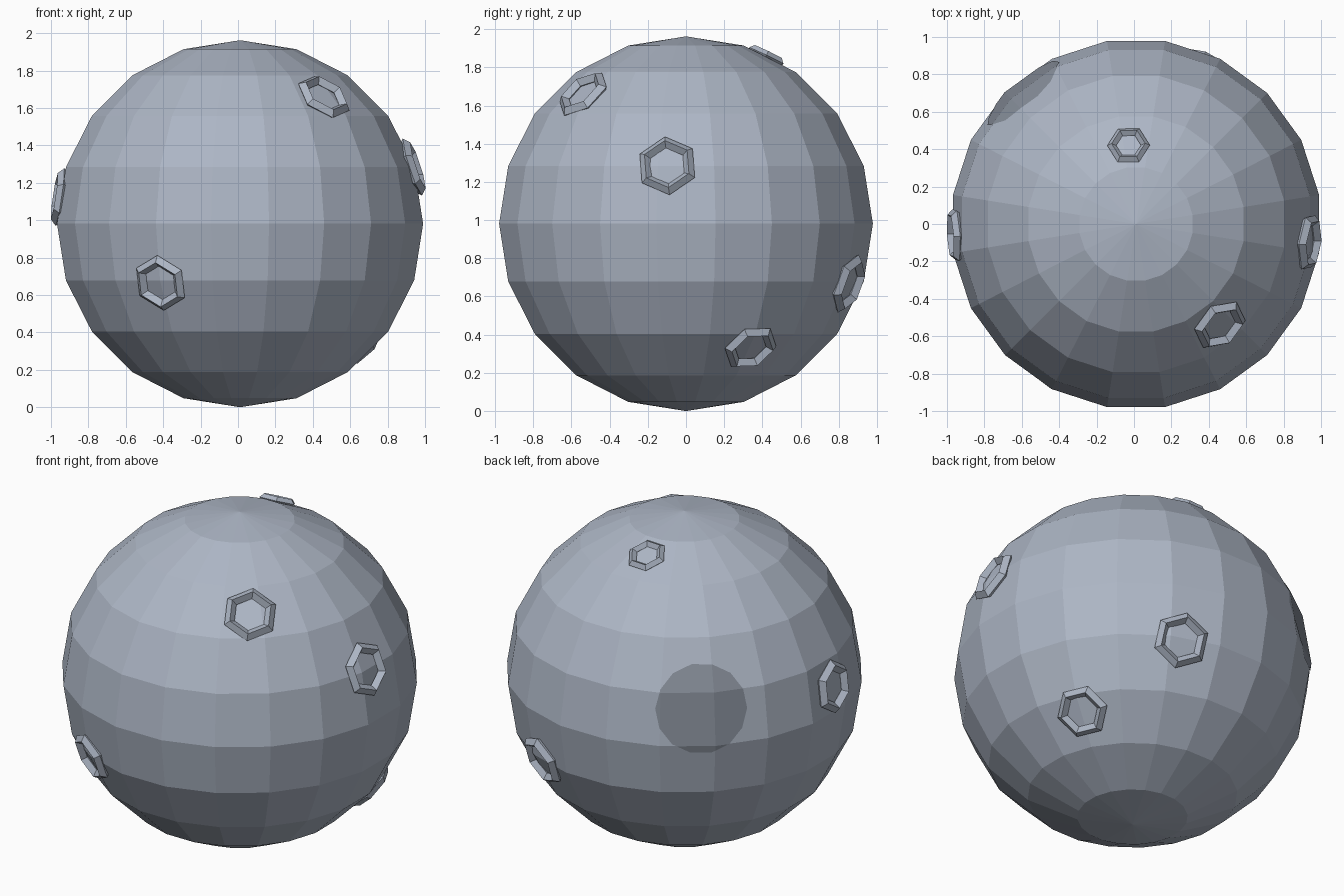
import bpy, bmesh, math
from mathutils import Vector, Matrix

if "Cube" in bpy.data.objects:
    bpy.data.objects.remove(bpy.data.objects["Cube"])

CENTRE = Vector((0.011, 0.0, 0.981))
R_XY, R_Z = 0.991, 0.981


def material(name, rgb):
    m = bpy.data.materials.new(name)
    m.diffuse_color = (*rgb, 1)
    m.use_nodes = True
    m.node_tree.nodes["Principled BSDF"].inputs["Base Color"].default_value = m.diffuse_color
    return m


ROCK = material("pale_blue_grey", (0.42, 0.47, 0.56))
DARK = material("dark_grey_patch", (0.24, 0.27, 0.32))


def finish(name, bm, mat):
    mesh = bpy.data.meshes.new(name)
    bm.to_mesh(mesh)
    bm.free()
    mesh.materials.append(mat)
    ob = bpy.data.objects.new(name, mesh)
    bpy.context.collection.objects.link(ob)
    return ob


def ball(grow=0.0):
    """Faceted globe, 20 segments by 10 rings, flat sides facing the axes."""
    bm = bmesh.new()
    bmesh.ops.create_uvsphere(bm, u_segments=20, v_segments=10, radius=1)
    turn = Matrix.Rotation(math.radians(9), 4, 'Z')
    size = Matrix.Diagonal((R_XY + grow, R_XY + grow, R_Z + grow, 1))
    bm.transform(Matrix.Translation(CENTRE) @ size @ turn)
    return bm


def patch(name, direction, radius, sides=14):
    """Thin dark plate that follows the facets of the globe."""
    n = Vector(direction).normalized()
    rot = Vector((0, 0, 1)).rotation_difference(n)
    bm = ball(0.004)
    cuts = [(CENTRE, -n)]
    for i in range(sides):
        a = math.tau * i / sides
        out = rot @ Vector((math.cos(a), math.sin(a), 0))
        cuts.append((CENTRE + out * radius, out))
    for co, no in cuts:
        geom = bm.verts[:] + bm.edges[:] + bm.faces[:]
        bmesh.ops.bisect_plane(bm, geom=geom, plane_co=co, plane_no=no, clear_outer=True)
    finish(name, bm, DARK)


def crater_rim(name, at, major, minor):
    """Six-sided ring with a diamond section, lying on the globe."""
    n = (Vector(at) - CENTRE).normalized()
    rot = Vector((0, 0, 1)).rotation_difference(n)
    centre = CENTRE + n * 0.975
    bm = bmesh.new()
    rings = []
    for i in range(6):
        a = math.tau * i / 6
        ring = []
        for j in range(4):
            b = math.tau * j / 4
            r = major + minor * math.cos(b)
            p = Vector((r * math.cos(a), r * math.sin(a), minor * math.sin(b)))
            ring.append(bm.verts.new(centre + rot @ p))
        rings.append(ring)
    for i in range(6):
        p, q = rings[i], rings[(i + 1) % 6]
        for j in range(4):
            k = (j + 1) % 4
            bm.faces.new((p[j], q[j], q[k], p[k]))
    finish(name, bm, ROCK)


# globe
finish("globe", ball(), ROCK)

# crater rims: position, ring radius, section radius
rims = {
    "crater_upper_front": ((0.46, -0.54, 1.66), 0.125, 0.031),
    "crater_lower_front": ((-0.42, -0.83, 0.66), 0.125, 0.031),
    "crater_right": ((0.95, -0.10, 1.29), 0.130, 0.031),
    "crater_left": ((-0.96, -0.06, 1.125), 0.125, 0.031),
    "crater_top": ((-0.03, 0.43, 1.88), 0.090, 0.024),
    "crater_back": ((0.38, 0.87, 0.66), 0.130, 0.031),
    "crater_lower_right": ((0.66, 0.34, 0.33), 0.120, 0.030),
}
for name, (at, major, minor) in rims.items():
    crater_rim(name, at, major, minor)

# dark patches
patch("dark_plain", (-0.63, 0.73, 0.21), 0.25)
